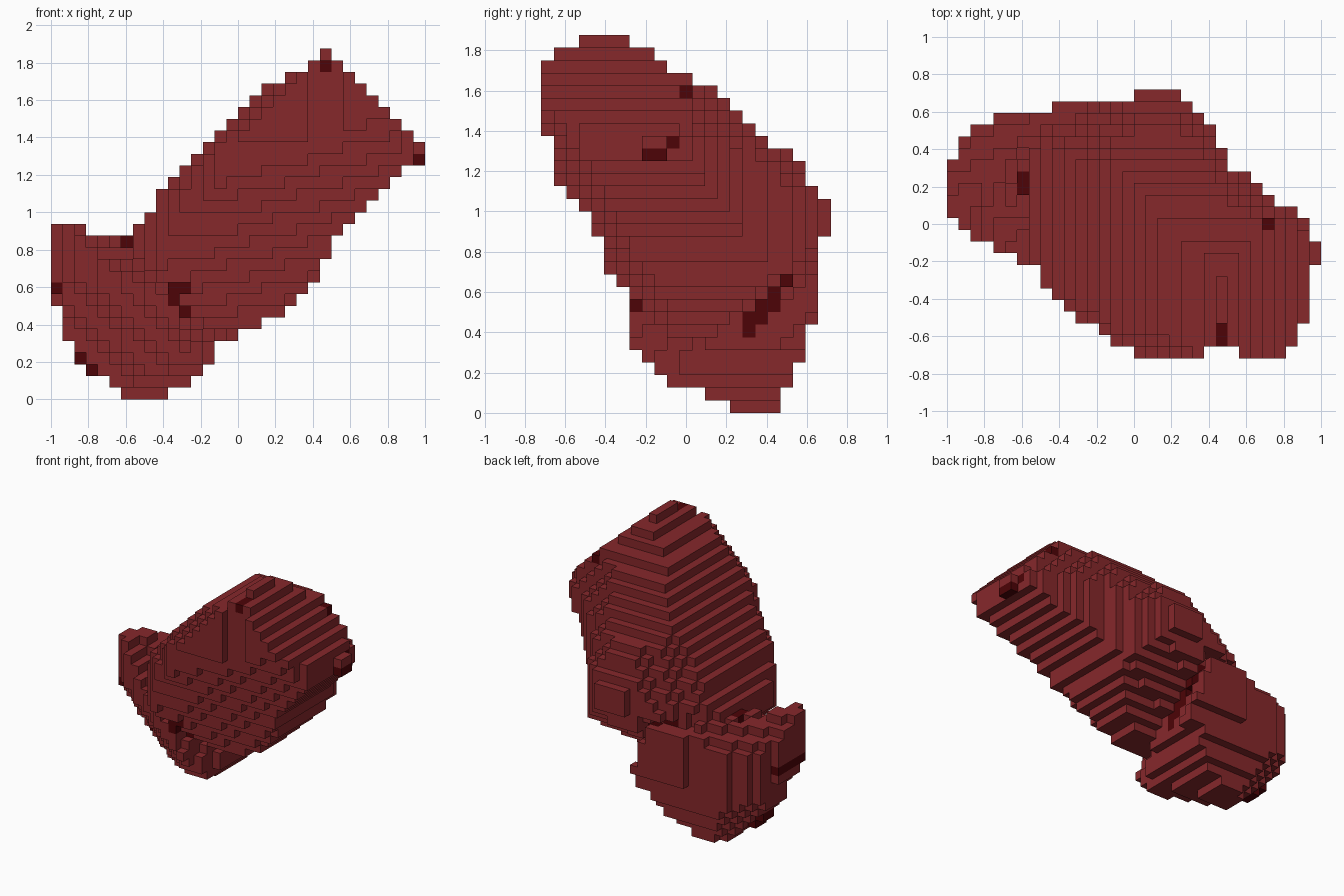
import bpy, bmesh

if "Cube" in bpy.data.objects:
    bpy.data.objects.remove(bpy.data.objects["Cube"])

C = 1 / 16                     # voxel size
NX, NY, NZ = 32, 23, 30
Y0 = -NY * C / 2

# Outlines that carve the rock: front (x,z), side (y,z), plan (x,y)
FRONT = [(-.62, 0), (-.4, 0), (-.27, .08), (-.13, .2), (-.11, .3), (.11, .32),
         (.24, .47), (.41, .66), (.53, .86), (.68, 1.04), (.92, 1.25), (1, 1.25),
         (1, 1.31), (.93, 1.43), (.75, 1.65), (.56, 1.8), (.5, 1.88), (.44, 1.88),
         (.4, 1.8), (.29, 1.74), (.1, 1.66), (-.03, 1.5), (-.22, 1.3),
         (-.37, 1.18), (-.45, 1.02), (-.56, .93), (-.58, .87), (-.75, .88),
         (-.75, .94), (-1, .94), (-1, .57), (-.94, .4), (-.87, .2), (-.82, .13),
         (-.69, .12), (-.68, .07)]
SIDE = [(.23, 0), (.47, 0), (.47, .12), (.53, .14), (.535, .27), (.59, .29),
        (.595, .43), (.65, .45), (.65, .85), (.72, .88), (.72, 1.06), (.65, 1.12),
        (.59, 1.2), (.53, 1.31), (.4, 1.34), (.28, 1.46), (.2, 1.56), (.15, 1.62),
        (.03, 1.64), (.02, 1.69), (-.1, 1.7), (-.1, 1.75), (-.16, 1.8),
        (-.28, 1.82), (-.28, 1.88), (-.53, 1.88), (-.54, 1.82), (-.65, 1.8),
        (-.72, 1.74), (-.72, 1.38), (-.66, 1.36), (-.66, 1.13), (-.55, 1.05),
        (-.47, .93), (-.41, .85), (-.41, .7), (-.28, .6), (-.28, .4),
        (-.22, .27), (-.1, .13), (.09, .12), (.1, .065), (.22, .06)]
PLAN = [(-1, .03), (-.87, -.08), (-.75, -.14), (-.52, -.21), (-.5, -.35),
        (-.38, -.43), (-.28, -.57), (-.12, -.65), (0, -.72), (.38, -.72),
        (.4, -.66), (.56, -.66), (.57, -.72), (.8, -.72), (.87, -.64),
        (.93, -.47), (.94, -.24), (1, -.23), (1, -.09), (.93, .03), (.75, .1),
        (.62, .24), (.5, .32), (.44, .5), (.33, .62), (.25, .72), (0, .72),
        (-.02, .66), (-.44, .66), (-.46, .6), (-.74, .6), (-.75, .54),
        (-.87, .53), (-.94, .47), (-.95, .35), (-1, .34)]
# Waist section of the big lobe in its own tilted plane (x+z, y)
LOBE = [(.2, -.45), (.5, -.47), (1, -.62), (1.25, -.71), (1.6, -.76), (2.3, -.77),
        (2.5, -.6), (2.5, -.15), (2.3, .02), (2.1, .13), (1.8, .33), (1.5, .54),
        (1.3, .7), (1.05, .78), (.6, .76), (.2, .7)]
# Dark patches: centre and half depth along y
SPOTS = [(.97, -.156, 1.28, .07), (.9, -.06, 1.35, .04), (.72, 0, 1.6, .04),
         (.46, -.5, 1.78, .13), (-.97, .15, .6, .2), (-.84, .25, .22, .25),
         (-.78, .25, .16, .25), (-.6, .22, .85, .07), (-.28, -.2, .6, .15),
         (-.34, -.2, .6, .15), (-.34, -.2, .53, .15), (-.28, -.2, .47, .15)]


def inside(poly, a, b):
    """Even-odd test of a point against an outline."""
    hit = False
    for (a0, b0), (a1, b1) in zip(poly, poly[1:] + poly[:1]):
        if (b0 > b) != (b1 > b) and a < a0 + (b - b0) * (a1 - a0) / (b1 - b0):
            hit = not hit
    return hit


def centre(i, j, k):
    return -1 + (i + .5) * C, Y0 + (j + .5) * C, (k + .5) * C


def past_seam(x, y, z):
    """Signed distance from the seam, positive towards the big lobe."""
    return x + z - (.36 + .58 * y - .5 * min(.6, abs(z - x - .9)))


def big_lobe(x, y, z):
    s, tau = x + z, abs(z - x - .9) / .68
    if tau >= 1 or s > 2.37 or y < .2 - .7 * z + .2 * x:
        return False
    if .87 * z - .65 * x + 1.06 * y > 1.64:      # slope of the upper back
        return False
    if .87 * z - .08 * x - .66 * y < .25:        # undercut at the lower back
        return False
    f = (1 - tau ** 4) ** .25                    # rounded towards both faces
    return inside(LOBE, 1.3 + (s - 1.3) / f, y / f)


def small_lobe(x, y, z):
    if .87 * z + .9 * x + 1.24 * y < -.29:       # sloping front underside
        return False
    if z > .96 - .55 * max(0, y - .05) + .25 * (x + 1):
        return False
    return x + z - .58 * y > -.84 + 1.2 * (y - .25) ** 2


def in_seam(x, y, z):
    return abs(past_seam(x, y, z)) < .06


def solid(x, y, z):
    if not (inside(FRONT, x, z) and inside(SIDE, y, z) and inside(PLAN, x, y)):
        return False
    # Groove between the lobes at the back and underneath
    if in_seam(x, y, z) and y > .05:
        return ((z - x - .95) / .6) ** 2 + ((y - .05) / .5) ** 2 < 1
    return small_lobe(x, y, z) if past_seam(x, y, z) < 0 else big_lobe(x, y, z)


def is_dark(x, y, z):
    if in_seam(x, y, z) and y > .28 and z - x < 1.15:
        return True
    return any(abs(x - a) < .035 and abs(y - b) < r and abs(z - c) < .035
               for a, b, c, r in SPOTS)


def material(name, rgb):
    m = bpy.data.materials.new(name)
    m.use_nodes = True
    m.diffuse_color = (*rgb, 1)
    m.node_tree.nodes["Principled BSDF"].inputs["Base Color"].default_value = (*rgb, 1)
    return m


RED = material("dark red", (.24, .021, .024))
DEEP = material("deep red", (.075, .001, .002))

filled = {(i, j, k) for i in range(NX) for j in range(NY) for k in range(NZ)
          if solid(*centre(i, j, k))}

# Corner offsets of each voxel side, wound outward
SIDES = {(1, 0, 0): [(1, 0, 0), (1, 1, 0), (1, 1, 1), (1, 0, 1)],
         (-1, 0, 0): [(0, 0, 0), (0, 0, 1), (0, 1, 1), (0, 1, 0)],
         (0, 1, 0): [(0, 1, 0), (0, 1, 1), (1, 1, 1), (1, 1, 0)],
         (0, -1, 0): [(0, 0, 0), (1, 0, 0), (1, 0, 1), (0, 0, 1)],
         (0, 0, 1): [(0, 0, 1), (1, 0, 1), (1, 1, 1), (0, 1, 1)],
         (0, 0, -1): [(0, 0, 0), (0, 1, 0), (1, 1, 0), (1, 0, 0)]}


def build(name, cells):
    """Make one object from the exposed sides of a set of voxels."""
    bm, verts = bmesh.new(), {}
    for cell in sorted(cells):
        dark = is_dark(*centre(*cell))
        for step, corners in SIDES.items():
            if tuple(a + b for a, b in zip(cell, step)) in filled:
                continue
            ring = []
            for c in corners:
                g = tuple(a + b for a, b in zip(cell, c))
                if g not in verts:
                    verts[g] = bm.verts.new((-1 + g[0] * C, Y0 + g[1] * C, g[2] * C))
                ring.append(verts[g])
            bm.faces.new(ring).material_index = int(dark)
    mesh = bpy.data.meshes.new(name)
    bm.to_mesh(mesh)
    bm.free()
    mesh.materials.append(RED)
    mesh.materials.append(DEEP)
    bpy.context.collection.objects.link(bpy.data.objects.new(name, mesh))


# Two joined lobes of the rock
upper = {c for c in filled if past_seam(*centre(*c)) >= 0}
build("big_lobe", upper)
build("small_lobe", filled - upper)
